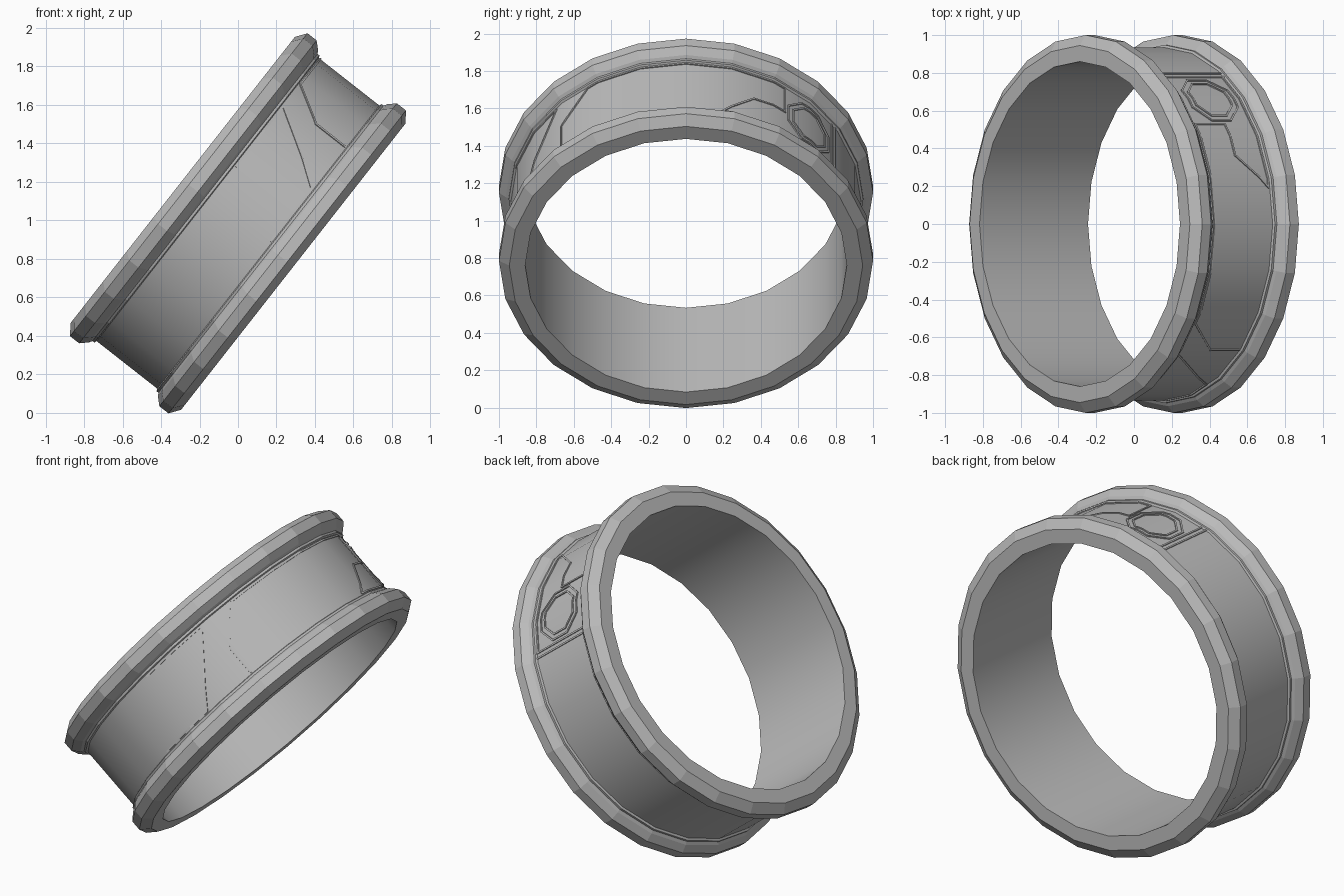
import bpy, bmesh, math
from mathutils import Vector

if "Cube" in bpy.data.objects:
    bpy.data.objects.remove(bpy.data.objects["Cube"])

SEG = 24
STEP = 2 * math.pi / SEG
TILT = math.radians(51.9)
CENTRE = Vector((0, 0, 0.985))
UP = Vector((math.cos(TILT), 0, math.sin(TILT)))       # in the ring plane
AXIS = Vector((math.sin(TILT), 0, -math.cos(TILT)))    # along the ring axis
SIDE = Vector((0, 1, 0))
BAND_R = 0.935

grey = bpy.data.materials.new("grey metal")
grey.diffuse_color = (0.5, 0.5, 0.5, 1)
grey.use_nodes = True
grey.node_tree.nodes["Principled BSDF"].inputs["Base Color"].default_value = grey.diffuse_color


def place(phi, a, r):
    return CENTRE + AXIS * a + (UP * math.cos(phi) + SIDE * math.sin(phi)) * r


def facet_radius(phi, r):
    """Radius on the flat sides of the ring at any angle."""
    return r * math.cos(STEP / 2) / math.cos(phi % STEP - STEP / 2)


def finish(bm, name):
    bmesh.ops.recalc_face_normals(bm, faces=bm.faces)
    me = bpy.data.meshes.new(name)
    bm.to_mesh(me)
    bm.free()
    me.materials.append(grey)
    ob = bpy.data.objects.new(name, me)
    bpy.context.collection.objects.link(ob)
    return ob


# Ring: half profile (axial, radius) mirrored, then swept around the axis
half = [(0.20, BAND_R), (0.205, 0.948), (0.218, 0.948), (0.228, 0.965), (0.265, 1.0),
        (0.325, 1.0), (0.365, 0.945), (0.365, 0.86)]
profile = half + [(-a, r) for a, r in reversed(half)]
bm = bmesh.new()
loops = [[bm.verts.new(place(i * STEP, a, r)) for a, r in profile] for i in range(SEG)]
n = len(profile)
for i in range(SEG):
    p, q = loops[i], loops[(i + 1) % SEG]
    for j in range(n):
        k = (j + 1) % n
        f = bm.faces.new((p[j], p[k], q[k], q[j]))
        f.smooth = j in (7, n - 1)                    # bore and band are smooth
ring = finish(bm, "ring_body")
bpy.context.view_layer.objects.active = ring
ring.select_set(True)
bpy.ops.object.shade_smooth_by_angle(angle=math.radians(18))
# Rim bevels stay faceted
for f in ring.data.polygons:
    f.use_smooth = f.index % n in (7, n - 1)


def seam(name, points, width=0.01, height=0.006, closed=False):
    """Thin raised strip on the band, following (degrees, axial) points."""
    pts = [Vector((math.radians(d) * BAND_R, a)) for d, a in points]
    if closed:
        pts.append(pts[0])
    bm = bmesh.new()
    for s, e in zip(pts, pts[1:]):
        along = (e - s).normalized()
        across = Vector((-along.y, along.x)) * width / 2
        s, e = s - along * width * 0.3, e + along * width * 0.3
        count = max(1, math.ceil((e - s).length / 0.03))
        prev = None
        for i in range(count + 1):
            c = s.lerp(e, i / count)
            sec = []
            for sign, h in ((-1, -0.003), (-1, height), (1, height), (1, -0.003)):
                p = c + across * sign
                phi = p.x / BAND_R
                sec.append(bm.verts.new(place(phi, p.y, facet_radius(phi, BAND_R) + h)))
            if prev:
                for j in range(4):
                    k = (j + 1) % 4
                    bm.faces.new((prev[j], prev[k], sec[k], sec[j]))
            if i in (0, count):
                bm.faces.new(sec)
            prev = sec
    return finish(bm, name)


# Panel seams on the band
seam("main_panel_seam", [(12, 0.19), (23, 0.01), (34.7, 0.01), (34.7, -0.19),
                         (-34.4, -0.19), (-45.5, 0.0), (-45.5, 0.19)])
seam("front_panel_seam", [(-76, -0.19), (-48, -0.19), (-66, 0.19), (-88, 0.19)])
seam("cross_seam_inner", [(56.5, -0.2), (56.5, 0.2)])
seam("cross_seam_outer", [(58.5, -0.2), (58.5, 0.2)])
seam("hatch_side_seam", [(12, 0.19), (56, 0.19)])


# Octagonal hatch: two concentric outlines
def octagon(radius):
    return [(45.5 + math.degrees(radius * math.cos(t) / BAND_R), radius * math.sin(t))
            for t in (math.pi / 8 + i * math.pi / 4 for i in range(8))]


seam("hatch_outer_outline", octagon(0.165), closed=True)
seam("hatch_inner_outline", octagon(0.13), closed=True)
